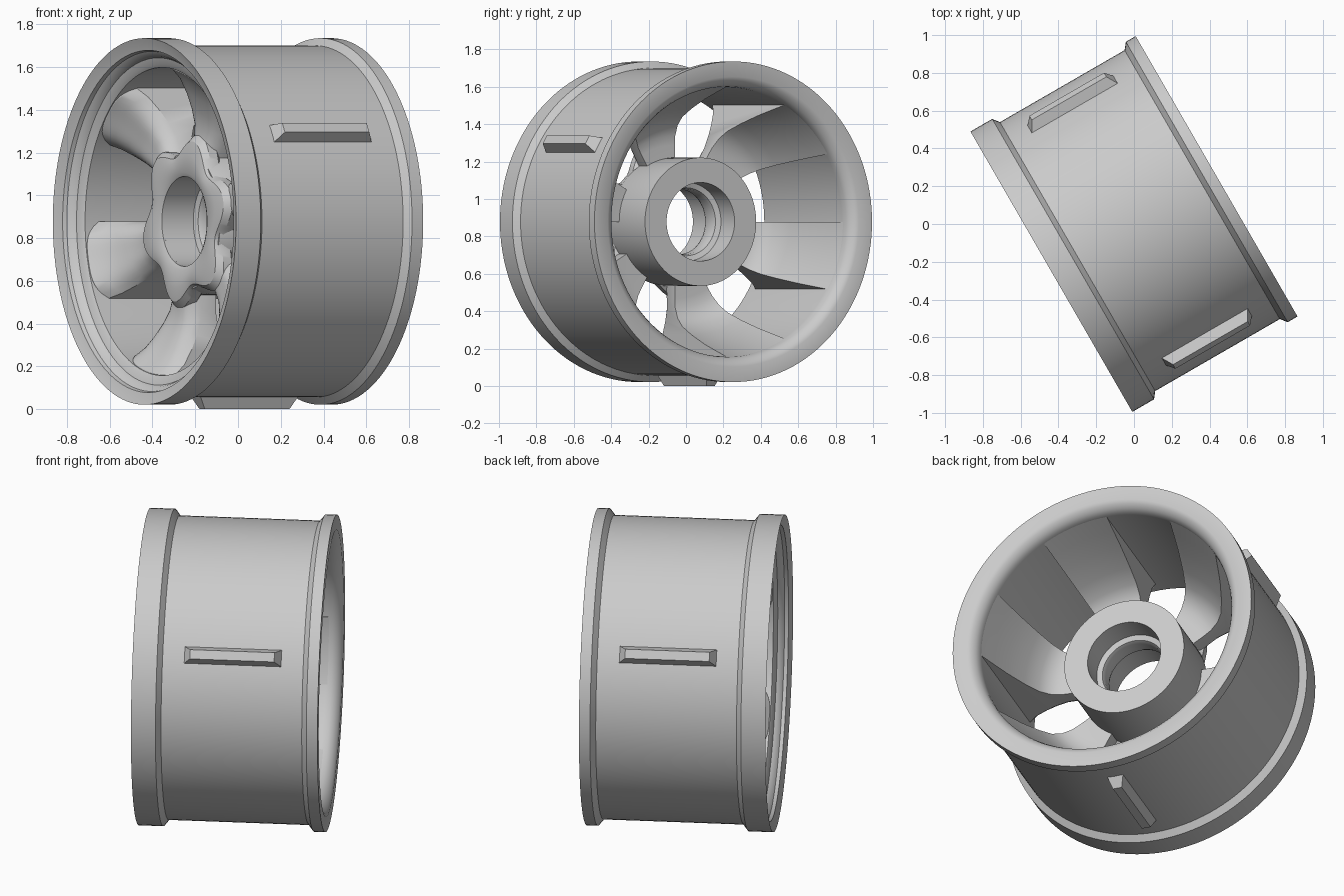
import bpy, bmesh
from math import cos, sin, radians, pi
from mathutils import Vector

if "Cube" in bpy.data.objects:
    bpy.data.objects.remove(bpy.data.objects["Cube"])

metal = bpy.data.materials.new("grey_metal")
metal.use_nodes = True
GREY = (0.6, 0.6, 0.6, 1)
metal.diffuse_color = GREY
metal.node_tree.nodes["Principled BSDF"].inputs["Base Color"].default_value = GREY

# Wheel frame: axle direction, sideways direction, up
AXLE = Vector((cos(radians(30)), sin(radians(30)), 0))
SIDE = Vector((-AXLE.y, AXLE.x, 0))
UP = Vector((0, 0, 1))
CENTRE = Vector((0, 0, 0.878))


def place(a, r, t, w=0.0):
    """Point at axle distance a, radius r, angle t, and tangential offset w."""
    radial = SIDE * cos(t) + UP * sin(t)
    tangent = UP * cos(t) - SIDE * sin(t)
    return CENTRE + AXLE * a + radial * r + tangent * w


def loft(name, rings, closed, angle=30):
    """Skin a list of closed point rings; closed joins the last ring to the first."""
    bm = bmesh.new()
    vs = [[bm.verts.new(p) for p in ring] for ring in rings]
    n = len(vs[0])
    pairs = list(zip(vs, vs[1:])) + ([(vs[-1], vs[0])] if closed else [])
    for ra, rb in pairs:
        for i in range(n):
            j = (i + 1) % n
            bm.faces.new((ra[i], ra[j], rb[j], rb[i]))
    if not closed:
        bm.faces.new(vs[0])
        bm.faces.new(vs[-1])
    bmesh.ops.recalc_face_normals(bm, faces=bm.faces)
    mesh = bpy.data.meshes.new(name)
    bm.to_mesh(mesh)
    bm.free()
    mesh.materials.append(metal)
    ob = bpy.data.objects.new(name, mesh)
    bpy.context.collection.objects.link(ob)
    bpy.ops.object.select_all(action="DESELECT")
    ob.select_set(True)
    bpy.context.view_layer.objects.active = ob
    bpy.ops.object.shade_smooth_by_angle(angle=radians(angle))
    return ob


def revolve(name, profile, segments=128, lobe=lambda t: 0.0):
    """Spin a closed (axle, radius, lobe weight) profile around the axle."""
    rings = []
    for k in range(segments):
        t = 2 * pi * k / segments
        rings.append([place(p[0], p[1] + (p[2] * lobe(t) if len(p) > 2 else 0), t)
                      for p in profile])
    return loft(name, rings, True)


# Barrel with both lips, stepped front dish and rounded rear mouth
revolve("rim_barrel", [
    (-0.505, 0.857), (-0.372, 0.857), (-0.345, 0.822), (0.417, 0.822),
    (0.445, 0.857), (0.505, 0.857), (0.505, 0.775), (0.495, 0.755),
    (0.475, 0.735), (0.45, 0.723), (0.42, 0.72), (-0.41, 0.72),
    (-0.42, 0.735), (-0.43, 0.765), (-0.45, 0.775), (-0.465, 0.795),
    (-0.485, 0.80), (-0.492, 0.825)])

# Hub drum with a stepped bore
revolve("hub", [
    (-0.28, 0.32), (-0.2, 0.343), (0.156, 0.343), (0.156, 0.21),
    (0.01, 0.21), (0.0, 0.182), (-0.02, 0.175), (-0.09, 0.175),
    (-0.11, 0.182), (-0.12, 0.21), (-0.28, 0.21)])

# Scalloped collar on the hub front, lobed towards the spokes
revolve("hub_collar", [
    (-0.29, 0.21), (-0.30, 0.23), (-0.305, 0.30, 0.4), (-0.295, 0.345, 0.8),
    (-0.265, 0.37, 1), (-0.22, 0.37, 1), (-0.19, 0.33, 0.5), (-0.19, 0.21)],
    192, lambda t: 0.05 * cos(6 * (t - radians(45))))

# Six spokes: flat radial sides, rounded front, rear sweeping along the barrel
FRONT = [(-0.41, 0.74), (-0.405, 0.715), (-0.36, 0.67), (-0.32, 0.60),
         (-0.29, 0.53), (-0.27, 0.46), (-0.27, 0.40), (-0.28, 0.30)]
BACK = [(-0.12, 0.30), (-0.12, 0.41), (-0.115, 0.46), (-0.09, 0.515), (-0.04, 0.56),
        (0.06, 0.605), (0.2, 0.655), (0.32, 0.69), (0.43, 0.721), (0.43, 0.74)]
STEPS = 16
for n in range(6):
    mid = radians(45 + 60 * n)
    rings = []
    for k in range(STEPS + 1):
        s = 2 * k / STEPS - 1
        t = mid + s * radians(15)
        drop = 0.07 * s ** 4
        rings.append([place(a + drop, r, t) for a, r in FRONT]
                     + [place(a, r, t) for a, r in BACK])
    loft(f"spoke_{n + 1}", rings, False)

# Three tapered pads around the outside of the barrel
for n, deg in enumerate((-90, 30, 150)):
    rings = []
    for r, half_len, half_wid in ((0.80, 0.275, 0.052), (0.878, 0.228, 0.025)):
        rings.append([place(0.035 + half_len * x, r, radians(deg), half_wid * y)
                      for x, y in ((-1, -1), (1, -1), (1, 1), (-1, 1))])
    loft(f"barrel_pad_{n + 1}", rings, False, 10)
